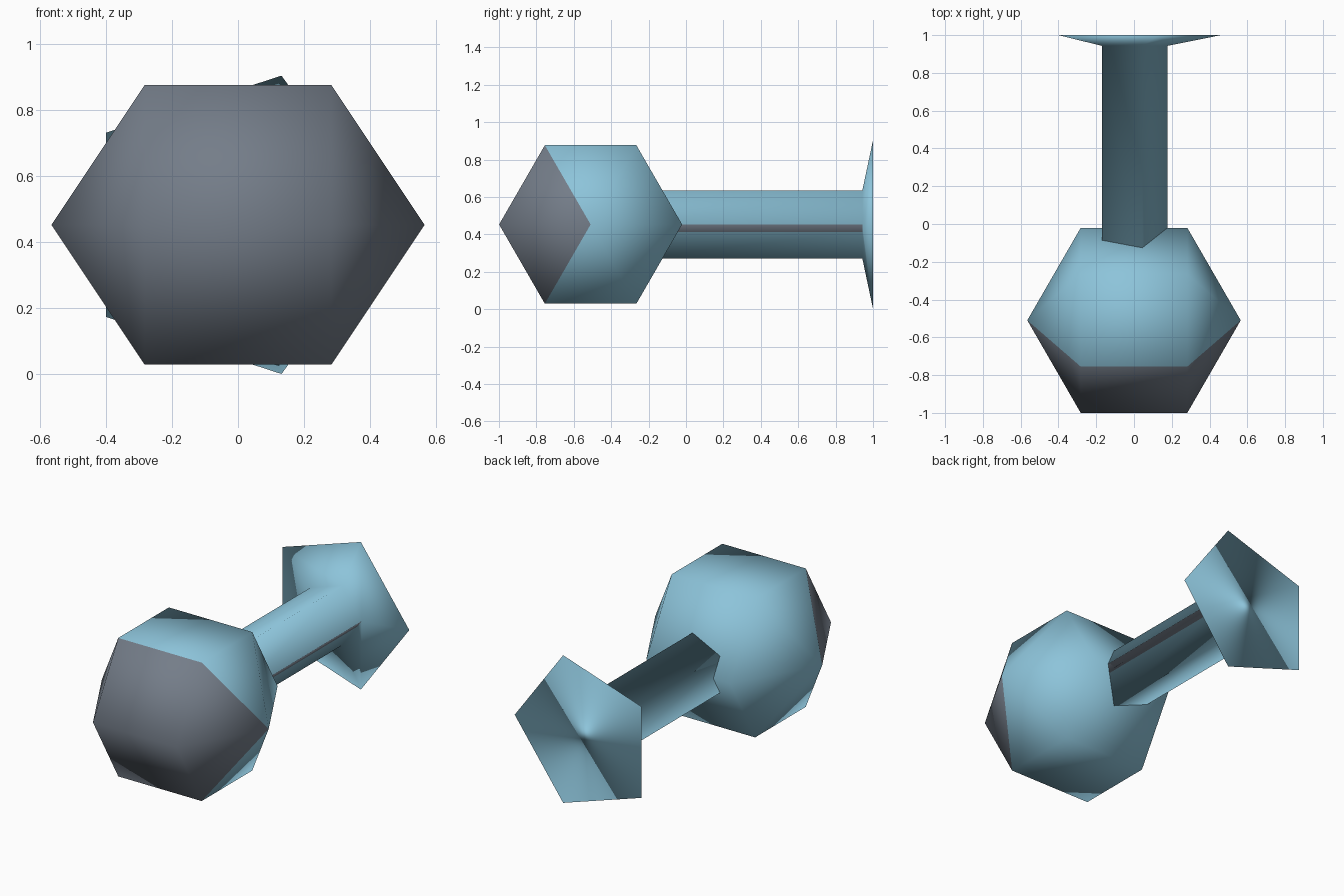
import bpy, bmesh, math
from mathutils import Vector

if "Cube" in bpy.data.objects:
    bpy.data.objects.remove(bpy.data.objects["Cube"])

CZ = 0.453  # height of the common axis


def material(name, rgb):
    m = bpy.data.materials.new(name)
    m.diffuse_color = (*rgb, 1)
    m.use_nodes = True
    m.node_tree.nodes["Principled BSDF"].inputs["Base Color"].default_value = m.diffuse_color
    return m


blue = material("light_blue", (0.265, 0.55, 0.70))
grey = material("slate_grey", (0.175, 0.205, 0.25))


def lathe(profile, sides, place):
    """Rings of (position, radius) around an axis; radius 0 makes a pole."""
    bm = bmesh.new()
    rings = []
    for t, r in profile:
        n = sides if r > 0 else 1
        rings.append([bm.verts.new(place(t, r * math.cos(math.tau * i / sides),
                                         r * math.sin(math.tau * i / sides))) for i in range(n)])
    for a, b in zip(rings, rings[1:]):
        for i in range(sides):
            j = (i + 1) % sides
            corners = [a[i % len(a)], a[j % len(a)], b[j % len(b)], b[i % len(b)]]
            bm.faces.new(list(dict.fromkeys(corners)))
    for ring in (rings[0], rings[-1]):
        if len(ring) > 2:
            bm.faces.new(ring)
    bmesh.ops.recalc_face_normals(bm, faces=bm.faces)
    bm.normal_update()
    return bm


def finish(bm, name):
    for f in bm.faces:
        f.smooth = True
    me = bpy.data.meshes.new(name)
    bm.to_mesh(me)
    bm.free()
    me.materials.append(blue)
    me.materials.append(grey)
    ob = bpy.data.objects.new(name, me)
    bpy.context.collection.objects.link(ob)
    return ob


# Ball head: six-sided, three-ring sphere with its poles along x, grey front
R = 0.565
h, r = R / 2, R * math.sin(math.pi / 3)
ball = lathe([(-R, 0), (-h, r), (h, r), (R, 0)], 6,
             lambda t, u, v: Vector((t, -0.51 - u, CZ + v)))
for f in ball.faces:
    if f.calc_center_median().y < -0.65:
        f.material_index = 1
finish(ball, "ball_head")

# Five-sided shaft flaring into the rear foot plate
pin = lathe([(-0.3, 0.192), (0.943, 0.192), (1.0, 0.475)], 5,
            lambda t, u, v: Vector((u - 0.015, t, CZ + v)))


def lower_right(f):
    c = f.calc_center_median()
    return c.x > 0 and c.z < CZ and abs(f.normal.y) < 0.1


# Thin grey stripe along the right edge of the shaft
side = [f for f in pin.faces if lower_right(f)]
geom = side + [e for f in side for e in f.edges] + [v for f in side for v in f.verts]
bmesh.ops.bisect_plane(pin, geom=geom, plane_co=(0, 0, CZ - 0.04), plane_no=(0, 0, 1))
pin.normal_update()
for f in pin.faces:
    if lower_right(f) and f.calc_center_median().z > CZ - 0.04:
        f.material_index = 1
finish(pin, "shaft_and_foot")
